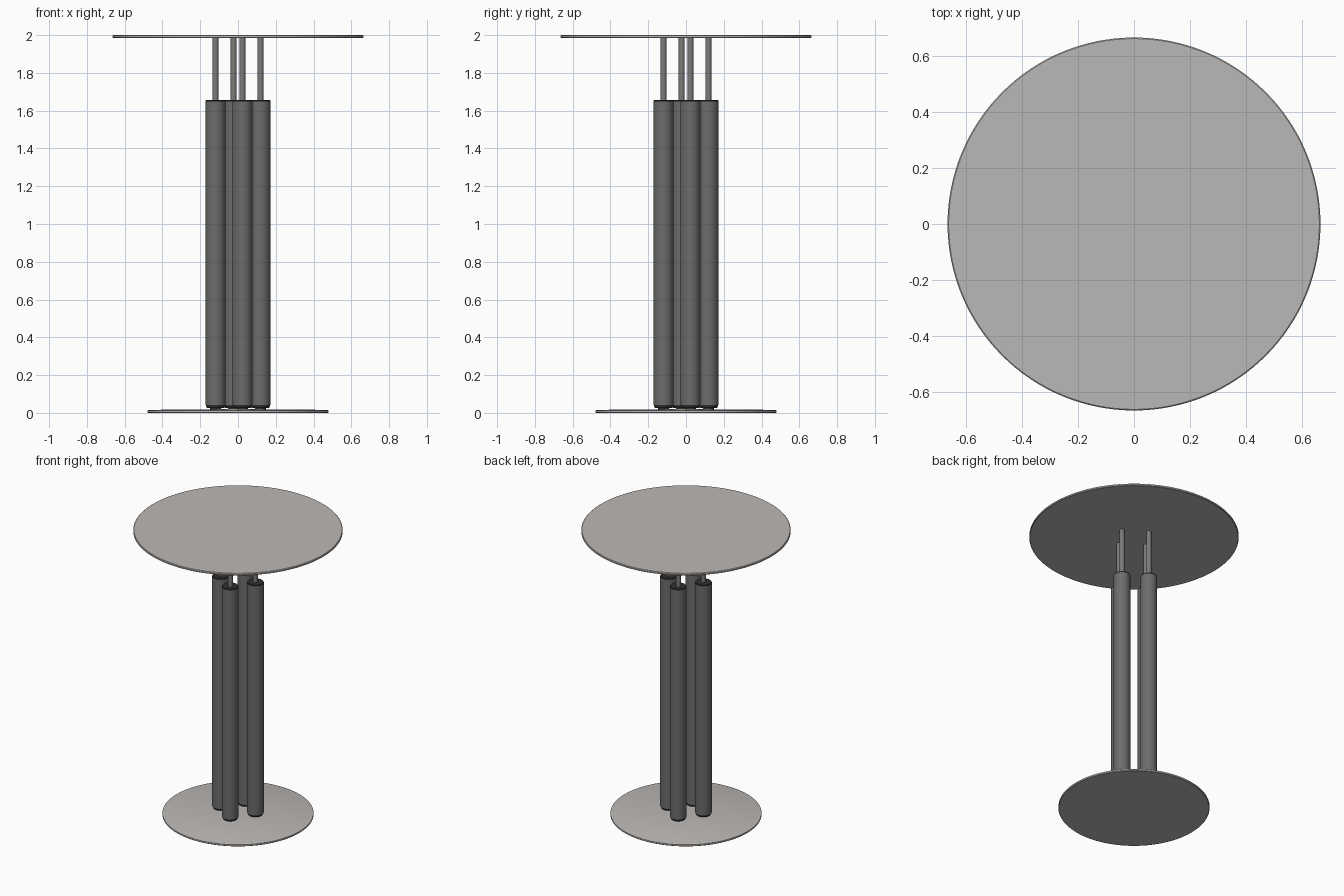
import bpy, math

cube = bpy.data.objects.get("Cube")
if cube:
    bpy.data.objects.remove(cube, do_unlink=True)


def material(name, r, g, b):
    m = bpy.data.materials.new(name)
    m.use_nodes = True
    m.diffuse_color = (r, g, b, 1)
    m.node_tree.nodes["Principled BSDF"].inputs["Base Color"].default_value = (r, g, b, 1)
    return m


plate_mat = material("brushed light grey", 0.50, 0.48, 0.465)
tube_mat = material("dark grey", 0.15, 0.15, 0.15)
rod_mat = material("steel grey", 0.2, 0.2, 0.2)
cap_mat = material("near black", 0.03, 0.03, 0.03)


def lathe(name, profile, mat, x=0, y=0, sides=32):
    """Turn a closed (radius, height) profile around a vertical axis."""
    verts, faces = [], []
    for r, z in profile:
        for i in range(sides):
            a = math.tau * i / sides
            verts.append((r * math.cos(a), r * math.sin(a), z))
    for k in range(len(profile) - 1):
        for i in range(sides):
            j = (i + 1) % sides
            a, b = k * sides, (k + 1) * sides
            faces.append((a + i, a + j, b + j, b + i))
    last = (len(profile) - 1) * sides
    faces.append(tuple(reversed(range(sides))))
    faces.append(tuple(range(last, last + sides)))
    mesh = bpy.data.meshes.new(name)
    mesh.from_pydata(verts, [], faces)
    mesh.materials.append(mat)
    ob = bpy.data.objects.new(name, mesh)
    ob.location = (x, y, 0)
    bpy.context.collection.objects.link(ob)
    bpy.ops.object.select_all(action="DESELECT")
    ob.select_set(True)
    bpy.context.view_layer.objects.active = ob
    bpy.ops.object.shade_smooth_by_angle(angle=math.radians(35))
    return ob


# Round top and base plates with eased rims
lathe("table_top", [(0.661, 1.985), (0.665, 1.988), (0.665, 1.997), (0.661, 2.0)],
      plate_mat, sides=128)
lathe("base_plate", [(0.477, 0), (0.48, 0.003), (0.48, 0.013), (0.47, 0.016), (0.06, 0.02)],
      plate_mat, sides=128)

# Four legs set in a slightly twisted square
radius, twist = 0.1213, math.atan2(0.0235, 0.119)
for n in range(4):
    a = twist + n * math.pi / 2
    x, y = radius * math.cos(a), radius * math.sin(a)
    tag = str(n + 1)
    lathe("leg_foot_" + tag, [(0.03, 0.016), (0.03, 0.025), (0.045, 0.026), (0.051, 0.038),
                              (0.051, 0.045)], cap_mat, x, y)
    lathe("leg_tube_" + tag, [(0.053, 0.042), (0.053, 1.648)], tube_mat, x, y)
    lathe("leg_cap_" + tag, [(0.053, 1.648), (0.053, 1.652), (0.050, 1.656)], cap_mat, x, y)
    lathe("support_rod_" + tag, [(0.016, 1.65), (0.016, 1.986)], rod_mat, x, y, 20)
